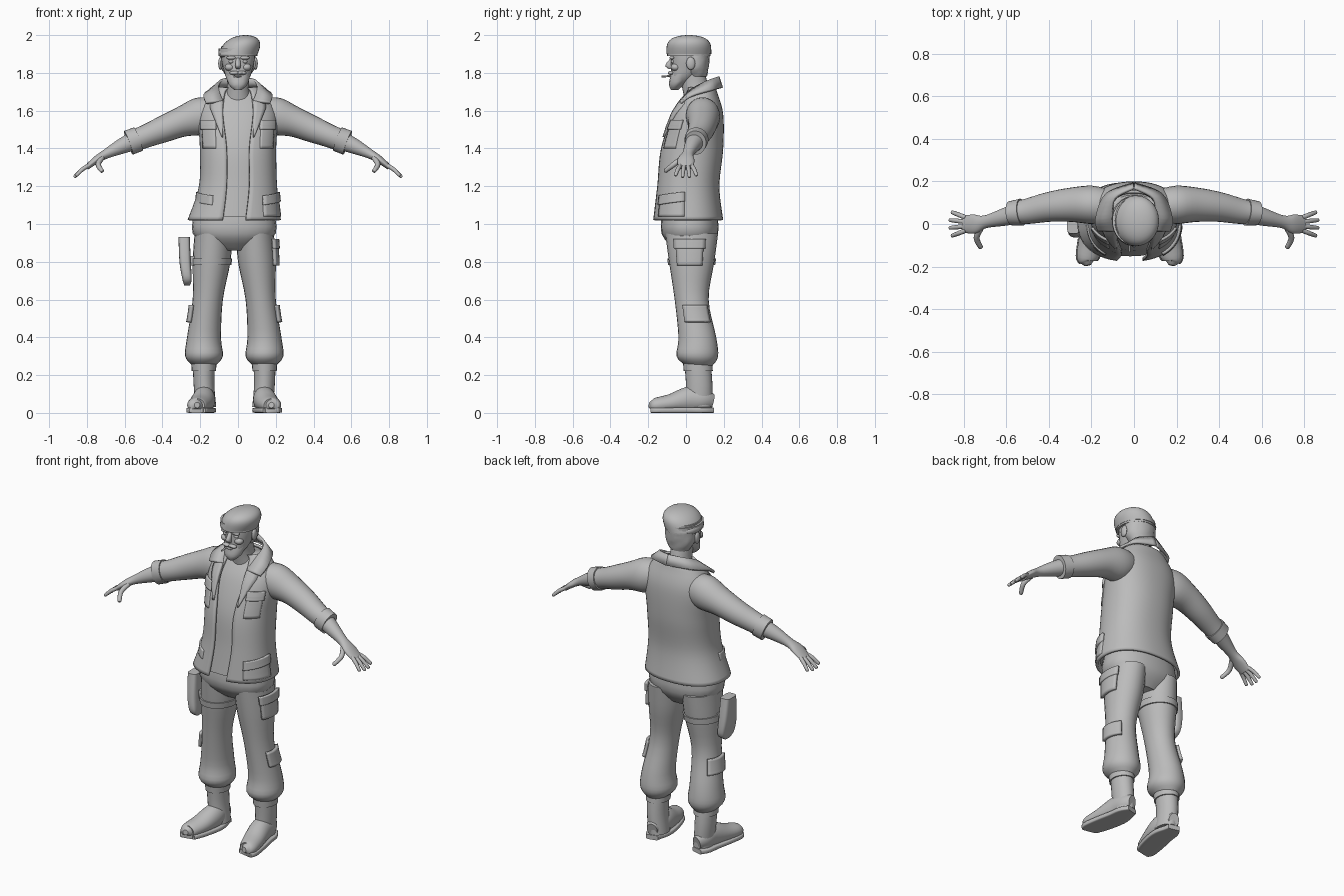
import bpy, bmesh, math, random
from mathutils import Vector

random.seed(4)
if "Cube" in bpy.data.objects:
    bpy.data.objects.remove(bpy.data.objects["Cube"], do_unlink=True)

grey = bpy.data.materials.new("plain grey")
grey.use_nodes = True
colour = (0.5, 0.5, 0.5, 1)
grey.diffuse_color = colour
grey.node_tree.nodes["Principled BSDF"].inputs["Base Color"].default_value = colour


def finish(name, verts, faces, thick=0, middle=0, side=1):
    """Make a mesh object, mirrored to one side of the plane x = middle."""
    mesh = bpy.data.meshes.new(name)
    mesh.from_pydata([(middle + side * v[0], v[1], v[2]) for v in verts], [], faces)
    bm = bmesh.new()
    bm.from_mesh(mesh)
    bmesh.ops.recalc_face_normals(bm, faces=bm.faces)
    bm.to_mesh(mesh)
    bm.free()
    mesh.materials.append(grey)
    mesh.shade_smooth()
    mesh.set_sharp_from_angle(angle=math.radians(42))
    ob = bpy.data.objects.new(name, mesh)
    bpy.context.collection.objects.link(ob)
    if thick:
        solid = ob.modifiers.new("thickness", 'SOLIDIFY')
        solid.thickness, solid.offset = thick, 0


def dense(rings, steps):
    """Smooth curve through the given rings."""
    result = []
    last = len(rings) - 1
    for i in range(last):
        around = rings[max(i - 1, 0)], rings[i], rings[i + 1], rings[min(i + 2, last)]
        for k in range(steps):
            t = k / steps
            result.append([b + t * (c - a) / 2 + t * t * (a - 2.5 * b + 2 * c - d / 2)
                           + t ** 3 * (1.5 * (b - c) + (d - a) / 2)
                           for a, b, c, d in zip(*around)])
    return result + [list(rings[last])]


def power(value, boxy):
    return math.copysign(abs(value) ** (2 / boxy), value)


def grid_faces(rows, columns, closed=False):
    faces = []
    for i in range(rows - 1):
        for k in range(columns if closed else columns - 1):
            j = (k + 1) % columns
            low, high = i * columns, (i + 1) * columns
            faces.append((low + k, low + j, high + j, high + k))
    return faces


def loft(name, rings, sides=24, boxy=2, steps=4, across=None, floor=-1, rough=0, tip=False, **options):
    """Skin over rings (x, y, z, radius, radius[, half width of a front gap])."""
    rings = dense(rings, steps)
    if tip:
        end = Vector(rings[-1][:3])
        end += (end - Vector(rings[-2][:3])).normalized() * rings[-1][3] / 2
        rings.append([*end, rings[-1][3] / 2, rings[-1][4] / 2])
    gapped = len(rings[0]) > 5
    columns = sides + 1 if gapped else sides
    verts = []
    for i, ring in enumerate(rings):
        u, v = Vector((1, 0, 0)), Vector((0, -1, 0))
        if across:
            before, after = rings[max(i - 1, 0)], rings[min(i + 1, len(rings) - 1)]
            along = (Vector(after[:3]) - Vector(before[:3])).normalized()
            u = Vector(across)
            u = (u - along * along.dot(u)).normalized()
            v = along.cross(u)
        start = math.asin((ring[5] / ring[3]) ** (boxy / 2)) if gapped else 0
        for k in range(columns):
            angle = start + (math.tau - 2 * start) * k / sides
            swell = 1 + random.uniform(-rough, rough)
            point = Vector(ring[:3]) + swell * (u * ring[3] * power(math.sin(angle), boxy)
                                                + v * ring[4] * power(math.cos(angle), boxy))
            point.z = max(point.z, floor)
            verts.append(point)
    faces = grid_faces(len(rings), columns, not gapped)
    if not gapped:
        faces += [tuple(range(sides)), tuple(range(len(verts) - sides, len(verts)))]
    finish(name, verts, faces, **options)


def stack(name, *rings, x=0, **options):
    """Upright loft on one line; rings are (y, z, half width, half depth)."""
    loft(name, [(x, *ring) for ring in rings], **options)


def band(name, rings, first, last, grow, **options):
    """Cuff or strap around a stretch of a limb."""
    part = [ring[:3] + [ring[3] + grow, ring[4] + grow] for ring in dense(rings, 10)[first:last]]
    loft(name, part, steps=1, **options)


def ring_at(rings, z):
    return min(dense(rings, 40), key=lambda ring: abs(ring[2] - z))


def patch(name, rings, start, end, bottom, top, lift, boxy=2, slant=0, **options):
    """Raised panel on an upright body; angles are in degrees from the front."""
    verts, cuts = [], 9
    for i in range(cuts):
        for k in range(cuts):
            s, t = k / (cuts - 1), i / (cuts - 1)
            angle = math.radians(start + (end - start) * s)
            z = bottom + (top - bottom) * t + slant * s
            x, y, _, wide, deep, *_ = ring_at(rings, z)
            verts.append((x + (wide + lift) * power(math.sin(angle), boxy),
                          y - (deep + lift) * power(math.cos(angle), boxy), z))
    finish(name, verts, grid_faces(cuts, cuts), thick=.016, **options)


def ball(name, centre, size, **options):
    x, y, z = centre
    turns = [math.pi * i / 10 for i in range(11)]
    rings = [(x, y, z - size[2] * math.cos(a), size[0] * math.sin(a) + .0001, size[1] * math.sin(a) + .0001)
             for a in turns]
    loft(name, rings, sides=14, steps=1, **options)


def finger(name, base, end, radius, bulge, **options):
    """Bent digit from knuckle to tip."""
    base, end = Vector(base), Vector(end)
    bend = (base + end) / 2 + Vector(bulge)
    loft(name, [(*base, radius, radius), (*bend, radius, radius), (*end, radius * .8, radius * .8)],
         sides=10, tip=True, **options)


# Jacket, shirt, neck and trouser seat
cut = 2.3
jacket = [(-.02, .01, 1.02, .24, .18, .06), (0, .01, 1.2, .2, .16, .06), (0, .03, 1.4, .195, .16, .06),
          (0, .06, 1.58, .2, .13, .08), (0, .08, 1.69, .14, .08, .07), (0, .08, 1.72, .1, .07, .05)]
loft("jacket", jacket, sides=48, boxy=cut, steps=6, thick=.014)
shirt = [(x, y, z, wide - .016, deep - .016) for x, y, z, wide, deep, gap in dense(jacket, 6)]
loft("shirt", shirt[1:-2], sides=40, boxy=cut, steps=1)
stack("neck", (.07, 1.62, .08, .07), (.05, 1.72, .06, .07), (.03, 1.8, .06, .07))
stack("trouser_seat", (.02, 1.1, .2, .14), (.02, .95, .22, .15), (.03, .86, .1, .08), x=-.02, boxy=cut)

leg = [(.11, .03, .95, .1, .14), (.12, .03, .8, .1, .12), (.14, .03, .6, .08, .09),
       (.16, .06, .4, .09, .1), (.16, .06, .3, .1, .11), (.16, .07, .25, .06, .07)]
boot = [(.16, .06, .28, .06, .07), (.16, .07, .15, .055, .07), (.15, .07, .03, .055, .07)]
foot = [(.15, .14, .06, .03, .04), (.16, .09, .07, .05, .06), (.16, .02, .07, .06, .07),
        (.18, -.08, .05, .06, .05), (.2, -.16, .04, .05, .04), (.2, -.18, .04, .03, .03)]
sleeve = [(.12, .08, 1.59, .08, .08), (.2, .09, 1.57, .09, .1), (.3, .09, 1.54, .08, .08),
          (.4, .08, 1.5, .07, .07), (.5, .06, 1.46, .06, .06), (.58, .05, 1.43, .05, .06)]
forearm = [(.55, .05, 1.44, .05, .05), (.62, .03, 1.41, .04, .04), (.7, .01, 1.37, .03, .025),
           (.75, 0, 1.34, .045, .02), (.8, 0, 1.3, .04, .014)]

for word, side in (("left", 1), ("right", -1)):
    # Legs and boots
    lower = dict(middle=-.02, side=side)
    loft(word + "_trouser_leg", leg, **lower)
    patch(word + "_knee_pocket", leg, 60, 140, .48, .57, .01, **lower)
    loft(word + "_boot_shaft", boot, **lower)
    band(word + "_boot_cuff", boot, 2, 6, .007, **lower)
    loft(word + "_boot_foot", foot, across=(1, 0, 0), floor=.02, tip=True, **lower)
    sole = [(x, y, .014, wide + .005, .014) for x, y, z, wide, high in foot]
    loft(word + "_boot_sole", sole, across=(1, 0, 0), boxy=6, **lower)

    # Sleeves, arms and hands
    arm = dict(across=(0, 1, 0), side=side)
    loft(word + "_sleeve", sleeve, **arm)
    band(word + "_sleeve_cuff", sleeve, 43, 51, .007, **arm)
    loft(word + "_forearm_and_palm", forearm, **arm)
    for i in range(4):
        offset = 1.5 - i
        length = .08 - .01 * abs(offset)
        finger(f"{word}_finger_{i + 1}", (.79, .02 * offset, 1.31),
               (.79 + length, .037 * offset, 1.31 - .8 * length), .011, (0, 0, .006), **arm)
    finger(word + "_thumb", (.72, -.02, 1.35), (.72, -.11, 1.28), .014, (.02, 0, 0),
           across=(1, 0, 0), side=side)

    # Jacket pockets
    front = dict(boxy=cut, side=side)
    patch(word + "_chest_pocket", jacket, 32, 63, 1.4, 1.53, .004, **front)
    patch(word + "_chest_flap", jacket, 30, 65, 1.5, 1.55, .01, **front)
    patch(word + "_hip_pocket", jacket, 36, 86, 1.04, 1.14, .004, **front)
    patch(word + "_hip_flap", jacket, 35, 87, 1.1, 1.15, .012, slant=.02, **front)

    # Collar half, from its standing edge to its fallen edge
    inner = dense([(0, .17, 1.78), (.09, .12, 1.76), (.1, .03, 1.71), (.08, -.03, 1.65)], 5)
    outer = dense([(0, .19, 1.72), (.13, .14, 1.71), (.18, .03, 1.68), (.17, -.03, 1.64)], 5)
    finish(word + "_collar", inner + outer, grid_faces(2, len(inner)), thick=.014, side=side)

    # Lapel lying on the jacket front
    verts = []
    for i in range(9):
        t = i / 8
        z = 1.66 - .2 * t
        width = .08 * min(1, .5 + 3 * t) * (1 - t) + .005
        x0, y, _, wide, deep, _ = ring_at(jacket, z)
        for k in range(4):
            x = .08 + width * k / 3
            verts.append((x, y - (deep + .012) * (1 - (x / wide) ** cut) ** (1 / cut), z))
    finish(word + "_lapel", verts, grid_faces(9, 4), thick=.014, side=side)

    # Face details
    ball(word + "_ear", (.093, .025, 1.85), (.012, .024, .034), side=side)
    ball(word + "_brow", (.036, -.074, 1.88), (.026, .014, .01), side=side)
    ball(word + "_eye", (.036, -.068, 1.86), (.014, .012, .01), side=side)
    ball(word + "_cheek", (.045, -.055, 1.83), (.026, .026, .02), side=side)
    ball(word + "_moustache", (.02, -.08, 1.8), (.026, .016, .011), side=side, rough=.05)

# Thigh pocket, strap and holster
patch("thigh_pocket", leg, 55, 115, .78, .9, .012, middle=-.02)
patch("thigh_pocket_flap", leg, 52, 118, .87, .92, .018, middle=-.02)
band("thigh_strap", leg, 9, 12, .007, middle=-.02, side=-1)
stack("holster_tab", (.01, .83, .03, .03), (.01, .78, .03, .03), x=-.25, boxy=5)
loft("holster", [(-.285, 0, .93, .03, .045), (-.28, 0, .8, .03, .06), (-.27, 0, .71, .025, .06),
                 (-.27, 0, .675, .015, .025)], boxy=4)

# Head, hair and beard
stack("head", (-.05, 1.72, .02, .02), (-.02, 1.77, .06, .06), (.01, 1.83, .08, .09),
      (.02, 1.88, .09, .1), (.02, 1.94, .09, .1), boxy=2.2)
stack("nose", (-.07, 1.88, .01, .01), (-.09, 1.84, .015, .02), (-.08, 1.82, .01, .01), sides=14)
stack("hair", (.06, 1.78, .06, .05), (.05, 1.83, .09, .07), (.05, 1.9, .093, .076), sides=36, rough=.03)
stack("beard", (-.06, 1.71, .02, .02), (-.05, 1.74, .05, .04), (-.01, 1.8, .07, .07), sides=28, rough=.03)
ball("lower_lip", (0, -.08, 1.782), (.02, .012, .006))
loft("cigarette", [(-.02, -.07, 1.785, .005, .005), (-.02, -.13, 1.78, .005, .005)],
     sides=10, across=(1, 0, 0))

# Beret, leaning over to one side
stack("beret_band", (.015, 1.89, .102, .115), (.015, 1.93, .102, .115), sides=32)
heights = [math.sin(math.pi * i / 20) for i in range(11)]
loft("beret_crown", [(.04 * h, .015, 1.9 + .1 * h, .004 + .1 * (1 - h ** 3) ** .5, .004 + .115 * (1 - h ** 4) ** .5)
                     for h in heights], sides=32, steps=1)
ball("beret_fold", (-.06, .02, 1.905), (.045, .085, .034))
